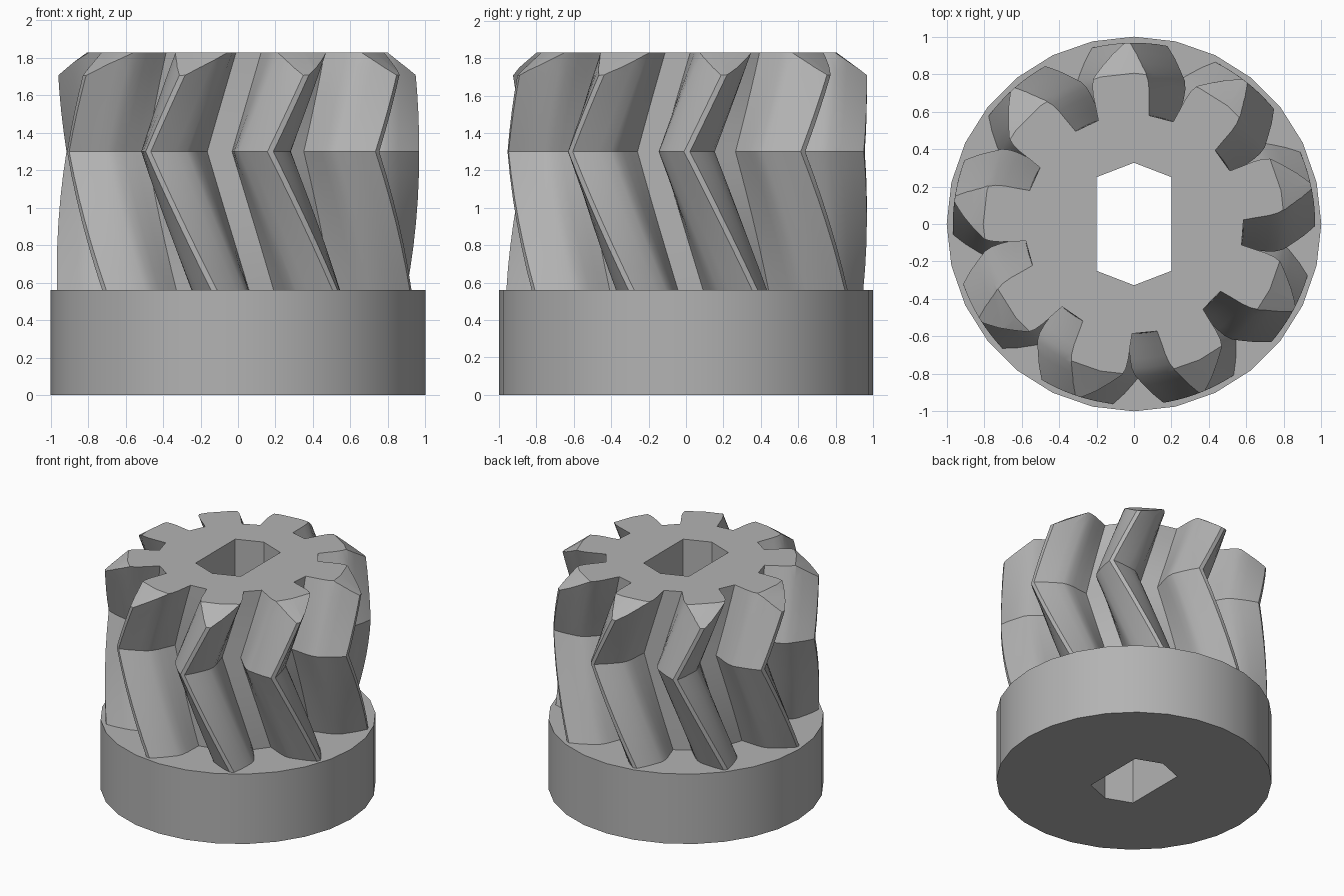
import bpy, bmesh
from math import radians, sin, cos, pi

cube = bpy.data.objects.get("Cube")
if cube:
    bpy.data.objects.remove(cube, do_unlink=True)

# One plain grey for the whole part
grey = bpy.data.materials.new("plain grey")
grey.use_nodes = True
colour = (0.45, 0.45, 0.45, 1)
grey.diffuse_color = colour
grey.node_tree.nodes["Principled BSDF"].inputs["Base Color"].default_value = colour


def loft(name, sections):
    """Solid through matching closed sections, capped at both ends."""
    bm = bmesh.new()
    rings = [[bm.verts.new(p) for p in s] for s in sections]
    n = len(rings[0])
    for low, high in zip(rings, rings[1:]):
        for i in range(n):
            j = (i + 1) % n
            bm.faces.new((low[i], low[j], high[j], high[i]))
    bm.faces.new(rings[0][::-1])
    bm.faces.new(rings[-1])
    mesh = bpy.data.meshes.new(name)
    bm.to_mesh(mesh)
    bm.free()
    mesh.materials.append(grey)
    obj = bpy.data.objects.new(name, mesh)
    bpy.context.collection.objects.link(obj)
    return obj


def circle(r, z, n=28):
    return [(r * cos(2 * pi * i / n), r * sin(2 * pi * i / n), z) for i in range(n)]


def select(obj):
    bpy.ops.object.select_all(action='DESELECT')
    obj.select_set(True)
    bpy.context.view_layer.objects.active = obj


def cut(obj, cutter, operation):
    mod = obj.modifiers.new("cut", 'BOOLEAN')
    mod.operation, mod.object, mod.solver = operation, cutter, 'EXACT'
    select(obj)
    bpy.ops.object.modifier_apply(modifier=mod.name)
    bpy.data.objects.remove(cutter, do_unlink=True)


# Tooth flank: radius and half angle in degrees, root to tip
FLANK = [(0.585, 13.4), (0.65, 12.6), (0.72, 12), (0.77, 11.2),
         (0.81, 9.9), (0.86, 6.9), (0.91, 4.2), (0.967, 0.95)]
TEETH = 9
BASE_TOP, APEX, TOP = 0.56, 1.3, 1.83


def gear_section(z, tip_angle):
    points = []
    for k in range(TEETH):
        centre = tip_angle + 360 * k / TEETH
        tooth = [(r, centre - a) for r, a in FLANK]
        tooth += [(r, centre + a) for r, a in reversed(FLANK)]
        points += [(r * cos(radians(a)), r * sin(radians(a)), z) for r, a in tooth]
    return points


def twist(z0, a0, z1, a1, steps):
    return [gear_section(z0 + (z1 - z0) * i / steps, a0 + (a1 - a0) * i / steps)
            for i in range(steps + 1)]


# Chevron toothed gear, with its top corners turned to a chamfer
lower = twist(BASE_TOP - 0.01, -57.3, APEX, -79.7, 6)
upper = twist(APEX, -79.7, TOP, -64.4, 5)
gear = loft("chevron_gear", lower + upper[1:])
envelope = loft("chamfer_envelope", [circle(1.1, 0.3), circle(1.1, 1.614),
                                     circle(0.805, TOP), circle(0.66, 1.93)])
cut(gear, envelope, 'INTERSECT')

# Round base collar
base = loft("base_collar", [circle(1, 0), circle(1, BASE_TOP)])

# Six sided shaft hole through both
HOLE = [(0.2, -0.25), (0.2, 0.25), (0, 0.327), (-0.2, 0.25), (-0.2, -0.25), (0, -0.327)]
for part in (gear, base):
    bore = loft("bore", [[(x, y, z) for x, y in HOLE] for z in (-0.5, 2.5)])
    cut(part, bore, 'DIFFERENCE')
    select(part)
    bpy.ops.object.shade_smooth_by_angle(angle=radians(28))
